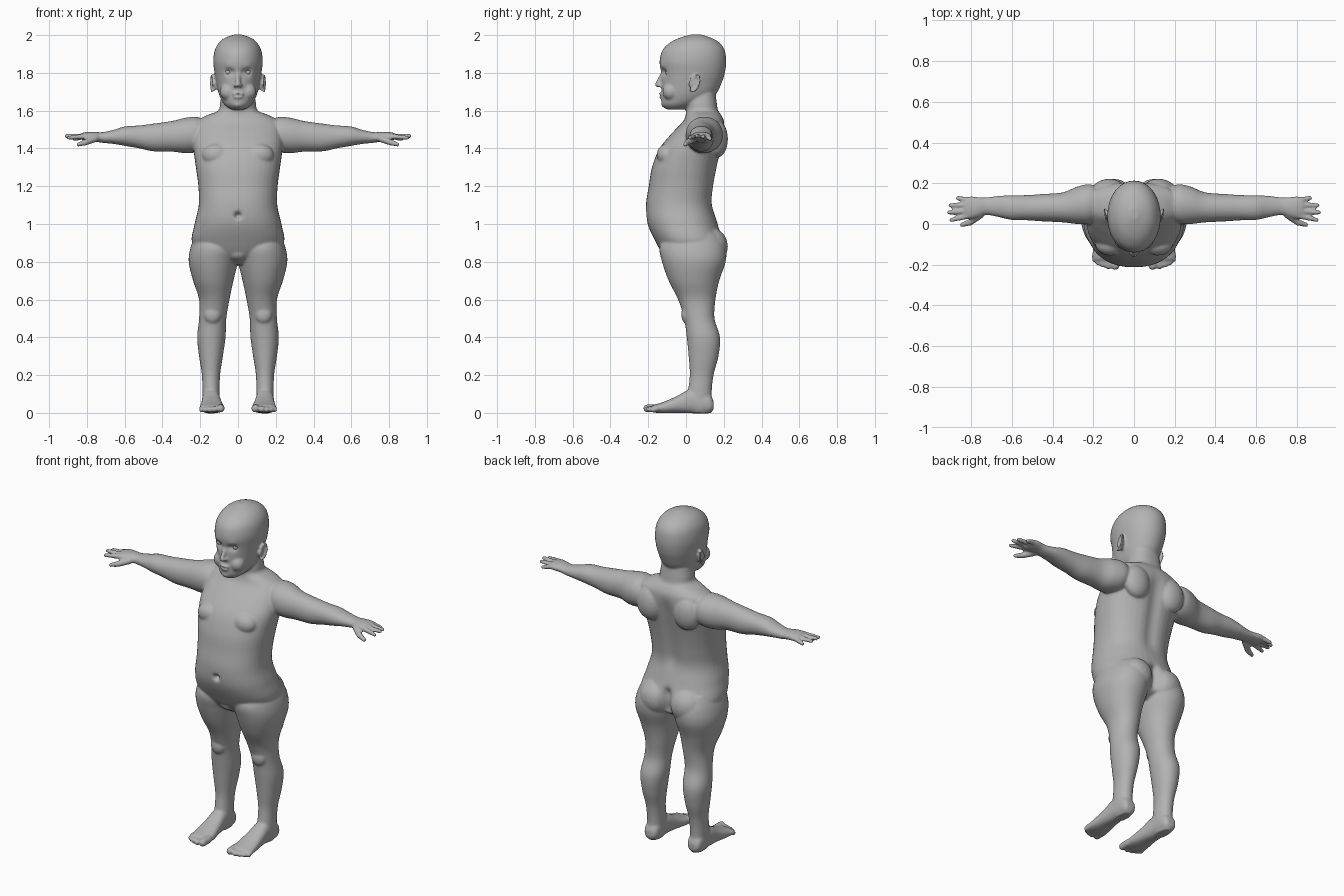
import bpy, bmesh, math
from mathutils import Vector, Matrix, kdtree

skin = bpy.data.materials.new("plain grey")
skin.diffuse_color = (0.45, 0.45, 0.45, 1)
bm = bmesh.new()


def loft(rows, place, power=2.0, n=40, steps=6):
    """Rows of (t, a0, a1, b0, b1), smoothly interpolated; place maps (t, a, b) to xyz."""
    keys = [Vector(r) for r in rows]
    rings = []
    for i in range(len(keys) - 1):
        p0, p1 = keys[max(i - 1, 0)], keys[i]
        p2, p3 = keys[i + 1], keys[min(i + 2, len(keys) - 1)]
        last = i == len(keys) - 2
        for s in range(steps + last):
            u = s / steps
            rings.append(0.5 * (2 * p1 + (p2 - p0) * u + (2 * p0 - 5 * p1 + 4 * p2 - p3) * u * u
                                + (3 * p1 - p0 - 3 * p2 + p3) * u ** 3))
    loops = []
    for t, a0, a1, b0, b1 in rings:
        loop = []
        for k in range(n):
            c, s = math.cos(k * math.tau / n), math.sin(k * math.tau / n)
            c = math.copysign(abs(c) ** (2 / power), c)
            s = math.copysign(abs(s) ** (2 / power), s)
            loop.append(bm.verts.new(place(t, (a0 + a1) / 2 + c * (a1 - a0) / 2,
                                           (b0 + b1) / 2 + s * (b1 - b0) / 2)))
        loops.append(loop)
    faces = [bm.faces.new(loops[0]), bm.faces.new(loops[-1])]
    for l, m in zip(loops, loops[1:]):
        faces += [bm.faces.new((l[k], l[(k + 1) % n], m[(k + 1) % n], m[k])) for k in range(n)]
    bmesh.ops.recalc_face_normals(bm, faces=faces)


def blob(centre, size, tilt=0):
    m = Matrix.Translation(centre) @ Matrix.Rotation(tilt, 4, 'X') @ Matrix.Diagonal((*size, 1))
    bmesh.ops.create_icosphere(bm, subdivisions=3, radius=1, matrix=m)


def chain(*points):
    """Rounded tapering tube through (x, y, z, radius) points."""
    for p, q in zip(points, points[1:]):
        p, q = Vector(p), Vector(q)
        n = max(2, int((p - q).length / 0.006))
        for i in range(n + 1):
            v = p.lerp(q, i / n)
            bmesh.ops.create_icosphere(bm, subdivisions=2, radius=v[3],
                                       matrix=Matrix.Translation(v[:3]))


def up(t, a, b):
    return (a, b, t)


def out(t, a, b):
    return (t, a, b)


def along(t, a, b):
    return (a, t, b)


def centred(rows):
    return [(z, -w, w, f, k) for z, w, f, k in rows]


# torso and neck: height, half width, front, back
loft(centred([(.785, .07, -.06, .11), (.83, .17, -.115, .18), (.9, .243, -.158, .2),
              (1.0, .23, -.203, .168), (1.1, .208, -.212, .142), (1.2, .21, -.197, .15),
              (1.3, .223, -.18, .168), (1.4, .236, -.14, .19), (1.48, .235, -.075, .205),
              (1.54, .222, -.018, .203), (1.575, .165, -.002, .188), (1.6, .105, .0, .17),
              (1.64, .095, .0, .163), (1.7, .085, .01, .155)]), up, 2.3)
blob((.1, .122, .88), (.105, .1, .105))        # buttock
blob((.12, .165, 1.45), (.085, .057, .1))      # shoulder blade
blob((.115, -.1, 1.365), (.075, .055, .06))    # chest
blob((0, -.08, .85), (.06, .05, .045))         # lower belly

# head
loft(centred([(1.607, .04, -.105, .0), (1.63, .07, -.127, .06), (1.66, .09, -.131, .13),
              (1.7, .105, -.13, .167), (1.75, .115, -.13, .19), (1.8, .124, -.132, .206),
              (1.86, .131, -.14, .213), (1.92, .123, -.125, .205), (1.96, .101, -.085, .177),
              (1.985, .07, -.035, .135), (2.003, .02, .025, .08)]), up, 2.05)
blob((.052, -.082, 1.7), (.044, .042, .045))   # cheek
blob((0, -.112, 1.635), (.03, .02, .02))       # chin
chain((0, -.128, 1.79, .011), (0, -.15, 1.738, .015))   # nose
blob((.014, -.138, 1.733), (.011, .014, .01))
blob((0, -.13, 1.689), (.031, .014, .008))     # lips
blob((0, -.129, 1.672), (.026, .014, .009))

# ear: rim and bowl
rim = []
for i in range(13):
    a = math.radians(-110 + i * 25)
    rim.append((.138 + .006 * math.cos(a), .045 + .025 * math.cos(a) + .012 * math.sin(a),
                1.745 + .043 * math.sin(a), .007))
chain(*rim)
blob((.126, .043, 1.745), (.012, .022, .042), -.25)

# arm and palm: x, front, back, bottom, top
loft([(.17, .02, .18, 1.4, 1.55), (.22, .0, .195, 1.38, 1.567), (.28, .0, .183, 1.375, 1.562),
      (.35, .008, .155, 1.383, 1.545), (.45, .013, .147, 1.385, 1.531),
      (.52, .018, .142, 1.4, 1.522), (.6, .02, .141, 1.414, 1.516),
      (.66, .033, .138, 1.424, 1.498), (.72, .044, .131, 1.43, 1.486),
      (.76, .035, .131, 1.437, 1.488), (.8, .025, .136, 1.441, 1.487),
      (.83, .033, .13, 1.446, 1.481)], out, 2.1)
for y0, x1, y1, z1 in [(.04, .897, .02, 1.457), (.066, .908, .056, 1.466),
                       (.093, .9, .092, 1.461), (.118, .865, .127, 1.45)]:
    chain((.81, y0, 1.464, .0155), (x1, y1, z1, .0115))          # fingers
chain((.755, .045, 1.452, .02), (.805, .008, 1.433, .017), (.845, -.004, 1.421, .012))  # thumb

# leg: height, inner, outer, front, back
loft([(.95, .03, .22, -.1, .17), (.88, -.01, .25, -.14, .21), (.8, .0, .261, -.127, .21),
      (.7, .024, .238, -.092, .176), (.6, .045, .206, -.042, .156), (.5, .062, .206, -.01, .151),
      (.4, .066, .216, .004, .18), (.3, .08, .206, .014, .172), (.2, .095, .191, .02, .146),
      (.1, .097, .189, .008, .136), (.03, .1, .187, .0, .145), (-.002, .112, .172, .02, .132)], up, 2.1)
blob((.135, .005, .52), (.045, .03, .05))      # kneecap
# foot: y, inner, outer, bottom, top
loft([(.147, .12, .17, .02, .06), (.12, .1, .187, -.002, .1), (.03, .095, .19, -.002, .125),
      (-.05, .085, .195, .0, .088), (-.12, .074, .202, -.002, .058),
      (-.175, .076, .2, .002, .042)], along, 2.4)
for x, y, r in [(.092, -.205, .022), (.126, -.207, .0165), (.152, -.2, .0155),
                (.175, -.19, .0145), (.194, -.175, .0135)]:
    chain((x, -.15, .025, r), (x, y, r + .002, r))               # toes

# fuse mirrored parts into one smooth skin
mesh = bpy.data.meshes.new("body")
bm.to_mesh(mesh)
bm.free()
body = bpy.data.objects.new("body", mesh)
bpy.context.collection.objects.link(body)
mirror = body.modifiers.new("mirror", 'MIRROR')
mirror.use_mirror_merge = False
remesh = body.modifiers.new("fuse", 'REMESH')
remesh.mode = 'VOXEL'
remesh.voxel_size = .0065
smooth = body.modifiers.new("soften", 'SMOOTH')
smooth.factor, smooth.iterations = .5, 5
deps = bpy.context.evaluated_depsgraph_get()
mesh = bpy.data.meshes.new_from_object(body.evaluated_get(deps))
body.modifiers.clear()
body.data = mesh

# sculpted dents: centre, push, radius
dents = [((0, -.212, 1.045), (0, .03, 0), .016)]                                  # navel
dents += [((0, .2, .8 + .03 * i), (0, -.022, 0), .028) for i in range(6)]         # buttock cleft
dents += [((0, .18 + .05 * (i / 9 - .5), 1.12 + .04 * i), (0, -.008, 0), .045) for i in range(10)]
for s in (-1, 1):
    dents += [((s * .05, -.118, 1.805), (0, .016, 0), .021),                      # eye sockets
              ((s * .028, -.128, 1.805), (0, .008, 0), .016),
              ((s * .05, -.12, 1.833), (0, -.004, 0), .02)]                       # brow
dents += [((.008 * i, -.142, 1.681), (0, .004, 0), .006) for i in range(-3, 4)]   # mouth line
tree = kdtree.KDTree(len(mesh.vertices))
for v in mesh.vertices:
    tree.insert(v.co, v.index)
tree.balance()
for centre, push, r in dents:
    for co, i, d in tree.find_range(centre, 2.5 * r):
        mesh.vertices[i].co += Vector(push) * math.exp(-(d / r) ** 2)

# eyes
bm = bmesh.new()
for s in (-1, 1):
    bmesh.ops.create_uvsphere(bm, u_segments=24, v_segments=16, radius=.021,
                              matrix=Matrix.Translation((s * .05, -.088, 1.805)))
eye_mesh = bpy.data.meshes.new("eyes")
bm.to_mesh(eye_mesh)
bm.free()
eyes = bpy.data.objects.new("eyes", eye_mesh)
bpy.context.collection.objects.link(eyes)

for ob in (body, eyes):
    ob.data.materials.clear()
    ob.data.materials.append(skin)
    ob.data.polygons.foreach_set("use_smooth", [True] * len(ob.data.polygons))
